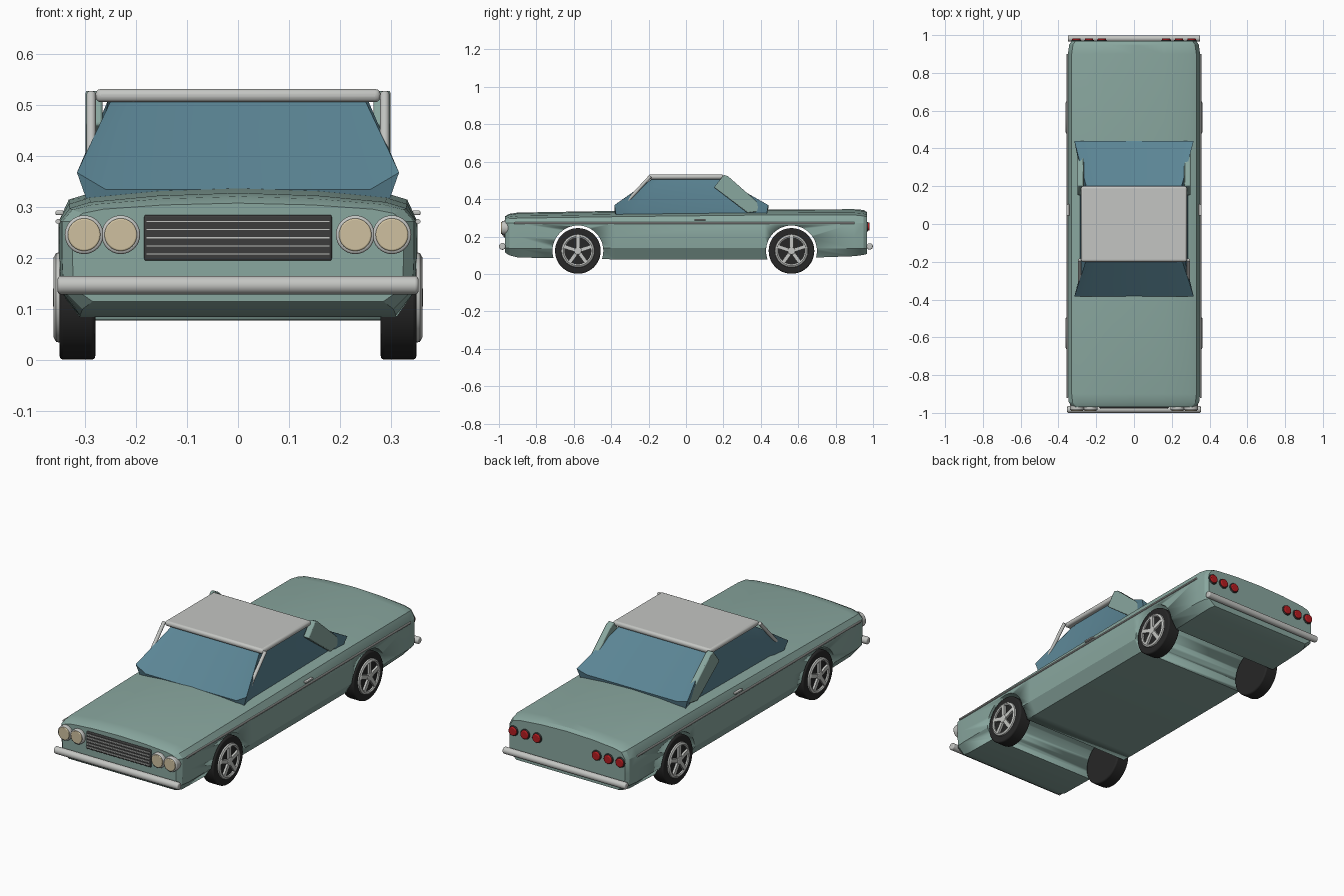
import bpy, bmesh, math
from mathutils import Matrix, Vector

cube = bpy.data.objects.get("Cube")
if cube:
    bpy.data.objects.remove(cube)


def material(name, r, g, b):
    m = bpy.data.materials.new(name)
    m.use_nodes = True
    m.diffuse_color = (r, g, b, 1)
    m.node_tree.nodes["Principled BSDF"].inputs["Base Color"].default_value = (r, g, b, 1)
    return m


TEAL = material("teal paint", .25, .385, .345)
GLASS = material("blue glass", .105, .235, .3)
CHROME = material("pale chrome", .55, .56, .54)
RUBBER = material("black rubber", .02, .02, .02)
DARK = material("dark grey", .045, .045, .045)
CREAM = material("cream lamp", .62, .53, .35)
RED = material("red lamp", .45, .012, .015)


def finish(name, bm, mat, bevel=0, angle=30):
    bmesh.ops.recalc_face_normals(bm, faces=bm.faces)
    mesh = bpy.data.meshes.new(name)
    bm.to_mesh(mesh)
    bm.free()
    ob = bpy.data.objects.new(name, mesh)
    bpy.context.collection.objects.link(ob)
    mesh.materials.append(mat)
    if bevel:
        mod = ob.modifiers.new("bevel", "BEVEL")
        mod.width, mod.segments = bevel, 3
    bpy.ops.object.select_all(action="DESELECT")
    ob.select_set(True)
    bpy.context.view_layer.objects.active = ob
    bpy.ops.object.shade_smooth_by_angle(angle=math.radians(angle))
    return ob


def box(name, mat, centre, size, bevel=0):
    bm = bmesh.new()
    bmesh.ops.create_cube(bm, size=1)
    bmesh.ops.transform(bm, verts=bm.verts, matrix=Matrix.Translation(centre) @ Matrix.Diagonal((*size, 1)))
    return finish(name, bm, mat, bevel)


def rod(name, mat, start, end, radius, sides=24, bevel=0):
    a, b = Vector(start), Vector(end)
    turn = (b - a).to_track_quat("Z", "Y").to_matrix().to_4x4()
    bm = bmesh.new()
    bmesh.ops.create_cone(bm, cap_ends=True, segments=sides, radius1=radius, radius2=radius,
                          depth=(b - a).length, matrix=Matrix.Translation((a + b) / 2) @ turn)
    return finish(name, bm, mat, bevel)


def loft(name, mat, rings, angle=30):
    bm = bmesh.new()
    loops = [[bm.verts.new(p) for p in ring] for ring in rings]
    n = len(loops[0])
    for a, b in zip(loops, loops[1:]):
        for i in range(n):
            bm.faces.new((a[i], a[(i + 1) % n], b[(i + 1) % n], b[i]))
    bm.faces.new(loops[0])
    bm.faces.new(loops[-1])
    return finish(name, bm, mat, angle=angle)


def spin_x(name, mat, centre, profile, side, steps=40):
    """Revolve (outward offset, radius) points around the axle."""
    bm = bmesh.new()
    vs = [bm.verts.new((side * x, 0, r)) for x, r in profile]
    es = [bm.edges.new((vs[i - 1], vs[i])) for i in range(len(vs))]
    bmesh.ops.spin(bm, geom=vs + es, axis=(1, 0, 0), cent=(0, 0, 0), angle=math.tau, steps=steps)
    bmesh.ops.remove_doubles(bm, verts=bm.verts, dist=1e-5)
    bmesh.ops.translate(bm, verts=bm.verts, vec=centre)
    return finish(name, bm, mat, angle=40)


# Body shell: cross-sections along the length
def section(y, w, bottom, sill, shoulder, crown):
    rise = crown - shoulder
    half = [(w - .04, bottom), (w - .003, sill), (w, .2), (w, .272), (w - .02, shoulder),
            (w - .06, shoulder + rise * .4), (w * .45, shoulder + rise * .82)]
    right = [(x, y, z) for x, z in half]
    left = [(-x, y, z) for x, z in reversed(half)]
    return right + [(0, y, crown)] + left


body = loft("body", TEAL, [
    section(-.968, .325, .115, .14, .288, .308),
    section(-.945, .345, .1, .137, .295, .321),
    section(-.9, .35, .088, .135, .298, .328),
    section(-.38, .352, .078, .138, .306, .337),
    section(.42, .352, .078, .138, .315, .345),
    section(.9, .35, .095, .135, .315, .346),
    section(.95, .343, .102, .135, .31, .342),
    section(.968, .33, .107, .137, .305, .33)], angle=25)

# Wheel arches run right through the shell
AXLES = {"front": -.578, "rear": .564}
HUB = .123
for end, y in AXLES.items():
    cutter = rod("arch_cutter", TEAL, (-.5, y, HUB), (.5, y, HUB), .136, 48)
    cutter.hide_render = True
    mod = body.modifiers.new("arch", "BOOLEAN")
    mod.operation, mod.object, mod.solver = "DIFFERENCE", cutter, "EXACT"
    bpy.context.view_layer.objects.active = body
    bpy.ops.object.modifier_apply(modifier=mod.name)
    bpy.data.objects.remove(cutter)


# Glass cabin: flared belt ring with raised corners
def cabin_ring(front, rear, inner, corner, side, reach, z_mid, z_corner, z_side, z_rear):
    half = [(inner, front, z_mid), (corner, front, z_corner), (side, front + reach, z_side),
            (side, rear - reach, z_side), (corner, rear, z_corner), (inner, rear, z_rear)]
    return half + [(-x, y, z) for x, y, z in reversed(half)]


loft("cabin_glass", GLASS, [
    cabin_ring(-.372, .428, .25, .292, .285, .1, .3, .3, .3, .3),
    cabin_ring(-.383, .44, .26, .316, .285, .1, .335, .368, .345, .352),
    cabin_ring(-.18, .19, .2, .25, .255, .05, .51, .508, .51, .51)], angle=20)

# Roof and pillars
box("roof", CHROME, (0, 0, .519), (.56, .4, .026), .011)
for side, label in ((1, "left"), (-1, "right")):
    rod(label + "_windscreen_pillar", CHROME, (side * .288, -.365, .335), (side * .288, -.19, .522), .009, 16)
    profile = [(.15, .463), (.203, .53), (.225, .522), (.415, .355), (.4, .335), (.33, .325)]
    pillar = loft(label + "_rear_pillar", TEAL,
                  [[(side * x, y, z) for y, z in profile] for x in (.266, .299)])
    mod = pillar.modifiers.new("bevel", "BEVEL")
    mod.width, mod.segments = .005, 2

    # Side trim and door handle
    rod(label + "_side_trim", CHROME, (side * .353, -.92, .272), (side * .353, .9, .272), .005, 10)
    box(label + "_door_handle", CHROME, (side * .35, .075, .289), (.016, .06, .009), .003)

    # Wheels
    for end, y in AXLES.items():
        place = f"{end}_{label}_"
        hub = Vector((side * .28, y, HUB))
        rod(place + "tyre", RUBBER, hub, hub + Vector((side * .07, 0, 0)), .122, 48, .007)
        spin_x(place + "rim", CHROME, hub,
               [(.065, .09), (.077, .087), (.082, .078), (.078, .072), (.065, .072)], side)
        rod(place + "hub_cap", CHROME, hub + Vector((side * .06, 0, 0)),
            hub + Vector((side * .083, 0, 0)), .02, 20, .004)
        bm = bmesh.new()
        for k in range(5):
            spoke = (Matrix.Translation(hub + Vector((side * .075, 0, 0)))
                     @ Matrix.Rotation(k * math.tau / 5, 4, "X")
                     @ Matrix.Translation((0, 0, .046)) @ Matrix.Diagonal((.012, .02, .064, 1)))
            bmesh.ops.create_cube(bm, size=1, matrix=spoke)
        finish(place + "spokes", bm, CHROME)

    # Headlamps in pairs
    for n, x in enumerate((.23, .302)):
        p = Vector((side * x, -.94, .246))
        rod(f"{label}_headlamp_ring_{n}", CHROME, p, p + Vector((0, -.045, 0)), .038, 32, .005)
        rod(f"{label}_headlamp_{n}", CREAM, p, p + Vector((0, -.05, 0)), .032, 32, .003)

    # Tail lamps in threes
    for n, x in enumerate((.17, .238, .305)):
        p = Vector((side * x, .95, .253))
        rod(f"{label}_tail_lamp_ring_{n}", DARK, p, p + Vector((0, .024, 0)), .026, 24, .003)
        rod(f"{label}_tail_lamp_{n}", RED, p, p + Vector((0, .032, 0)), .022, 24, .004)

# Grille with horizontal slats
box("grille", DARK, (0, -.965, .24), (.368, .02, .09), .004)
for k in range(5):
    box(f"grille_slat_{k}", CHROME, (0, -.976, .208 + k * .016), (.362, .008, .004))

# Bumpers
rod("front_bumper", CHROME, (-.354, -.982, .147), (.354, -.982, .147), .018, 24, .006)
rod("rear_bumper", CHROME, (-.35, .982, .147), (.35, .982, .147), .017, 24, .006)
